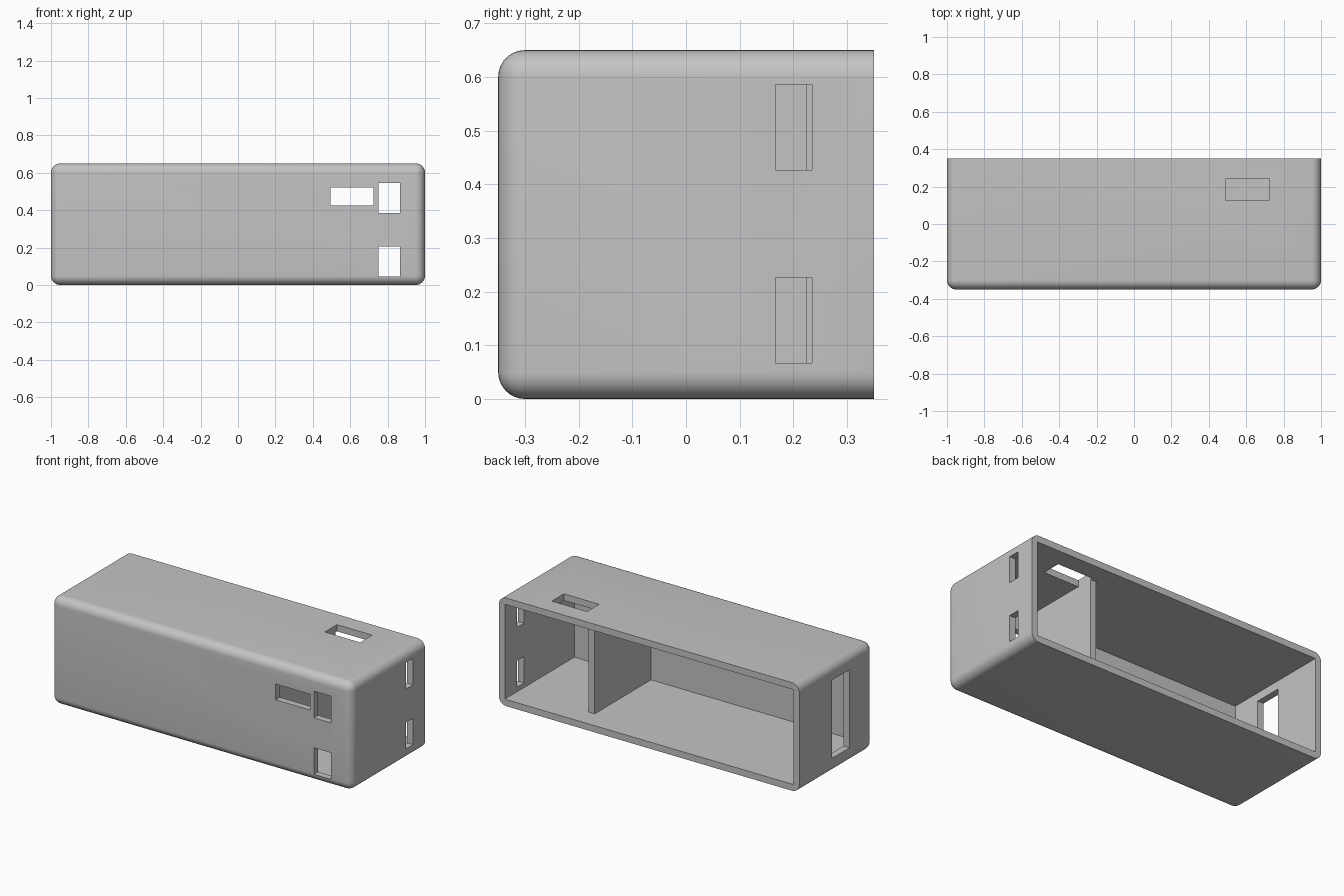
import bpy, bmesh
from mathutils import Vector

old = bpy.data.objects.get("Cube")
if old:
    bpy.data.objects.remove(old, do_unlink=True)

X, Y, H = 1.0, 0.35, 0.65      # half length, half depth, height
WALL, RADIUS = 0.04, 0.05

grey = bpy.data.materials.new("plain grey")
grey.use_nodes = True
colour = (0.55, 0.55, 0.55, 1)
grey.diffuse_color = colour
grey.node_tree.nodes["Principled BSDF"].inputs["Base Color"].default_value = colour


def box(name, xs, ys, zs, round_edges=False):
    """Box between the given limits; optionally round all but the back edges."""
    bm = bmesh.new()
    bmesh.ops.create_cube(bm, size=1)
    for v in bm.verts:
        v.co = Vector([r[0] if c < 0 else r[1] for c, r in zip(v.co, (xs, ys, zs))])
    if round_edges:
        edges = [e for e in bm.edges if any(v.co.y < ys[1] - 0.01 for v in e.verts)]
        bmesh.ops.bevel(bm, geom=edges, offset=RADIUS, segments=8, profile=0.5,
                        affect='EDGES', clamp_overlap=True)
    mesh = bpy.data.meshes.new(name)
    bm.to_mesh(mesh)
    bm.free()
    obj = bpy.data.objects.new(name, mesh)
    bpy.context.collection.objects.link(obj)
    mesh.materials.append(grey)
    return obj


def activate(obj):
    bpy.ops.object.select_all(action='DESELECT')
    obj.select_set(True)
    bpy.context.view_layer.objects.active = obj


def cut(target, xs, ys, zs):
    """Subtract a box from the target."""
    cutter = box("cutter", xs, ys, zs)
    cutter.hide_render = True
    mod = target.modifiers.new("cut", 'BOOLEAN')
    mod.operation, mod.solver, mod.object = 'DIFFERENCE', 'EXACT', cutter
    activate(target)
    bpy.ops.object.modifier_apply(modifier=mod.name)
    bpy.data.objects.remove(cutter, do_unlink=True)


# Outer shell, hollow and open at the back
shell = box("shell", (-X, X), (-Y, Y), (0, H), round_edges=True)
cut(shell, (WALL - X, X - WALL), (WALL - Y, Y + 0.1), (WALL, H - WALL))

# Openings in the front wall
front = (-Y - 0.1, -Y + WALL + 0.02)
cut(shell, (0.495, 0.725), front, (0.425, 0.52))
for z in (0.045, 0.385):
    cut(shell, (0.75, 0.865), front, (z, z + 0.16))

# Openings in the left end wall
for z in (0.067, 0.427):
    cut(shell, (X - WALL - 0.02, X + 0.1), (0.167, 0.235), (z, z + 0.159))

# Tall opening in the right end wall
cut(shell, (-X - 0.1, -X + WALL + 0.02), (-0.125, 0.04), (0.09, 0.56))

# Opening in the roof
cut(shell, (0.49, 0.725), (0.125, 0.24), (H - WALL - 0.02, H + 0.1))

# Inner dividing wall, set back from the open side
divider = box("divider", (0.45, 0.49), (WALL - Y - 0.01, 0.225),
              (WALL - 0.01, H - WALL + 0.01))

activate(shell)
bpy.ops.object.shade_smooth_by_angle()
